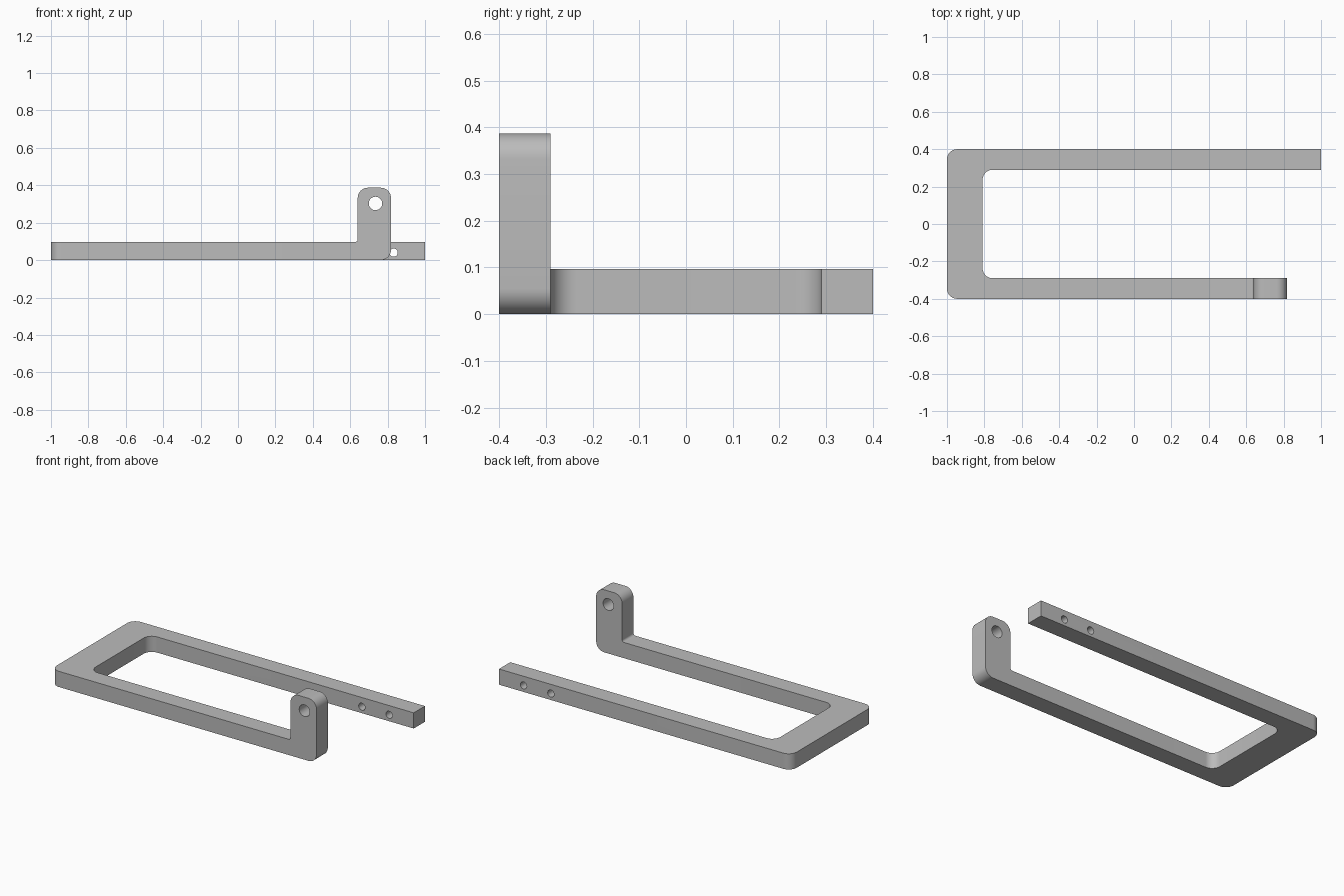
import bpy, bmesh, math
from mathutils import Vector, Matrix

if "Cube" in bpy.data.objects:
    bpy.data.objects.remove(bpy.data.objects["Cube"])

HEIGHT, ARM, ROUND = 0.097, 0.11, 0.055
OUT = 0.4          # half depth
TAB_END, TAB_START, TAB_TOP = 0.818, 0.64, 0.387

grey = bpy.data.materials.new("plain grey")
grey.use_nodes = True
colour = (0.5, 0.5, 0.5, 1)
grey.diffuse_color = colour
grey.node_tree.nodes["Principled BSDF"].inputs["Base Color"].default_value = colour


def rounded(corners, steps=10):
    """Replace each (u, v, radius) corner with an arc."""
    points = []
    for i, (u, v, r) in enumerate(corners):
        p = Vector((u, v))
        if r == 0:
            points.append(p)
            continue
        a = (Vector(corners[i - 1][:2]) - p).normalized()
        b = (Vector(corners[(i + 1) % len(corners)][:2]) - p).normalized()
        for k in range(steps + 1):
            t = k / steps * math.pi / 2
            points.append(p + r * (a * (1 - math.sin(t)) + b * (1 - math.cos(t))))
    return points


def prism(name, points, depth, upright=False, offset=0):
    """Extrude an outline along z, or along y from offset when upright."""
    bm = bmesh.new()
    if upright:
        ring = [bm.verts.new((p.x, offset, p.y)) for p in points]
        push = Vector((0, depth, 0))
    else:
        ring = [bm.verts.new((p.x, p.y, 0)) for p in points]
        push = Vector((0, 0, depth))
    face = bm.faces.new(ring)
    out = bmesh.ops.extrude_face_region(bm, geom=[face], use_keep_orig=True)
    moved = [g for g in out["geom"] if isinstance(g, bmesh.types.BMVert)]
    bmesh.ops.translate(bm, verts=moved, vec=push)
    bmesh.ops.recalc_face_normals(bm, faces=bm.faces)
    return finish(name, bm)


def finish(name, bm):
    mesh = bpy.data.meshes.new(name)
    bm.to_mesh(mesh)
    bm.free()
    mesh.materials.append(grey)
    obj = bpy.data.objects.new(name, mesh)
    bpy.context.collection.objects.link(obj)
    return obj


def combine(target, other, operation):
    """Apply an exact boolean and discard the helper."""
    mod = target.modifiers.new(operation, 'BOOLEAN')
    mod.object, mod.operation, mod.solver = other, operation, 'EXACT'
    bpy.context.view_layer.objects.active = target
    bpy.ops.object.modifier_apply(modifier=mod.name)
    bpy.data.objects.remove(other)


# U-shaped flat frame with one long and one short arm
inner, inside = OUT - ARM, -0.81
frame = prism("frame", rounded([
    (-1, -OUT, ROUND), (0.4, -OUT, 0), (0.4, -inner, 0),
    (inside, -inner, ROUND), (inside, inner, ROUND),
    (1, inner, 0), (1, OUT, 0), (-1, OUT, ROUND)]), HEIGHT)

# End of the short arm, turning up into a rounded tab
tab = prism("upright_tab", rounded([
    (0.3, 0, 0), (TAB_END, 0, ROUND), (TAB_END, TAB_TOP, ROUND),
    (TAB_START, TAB_TOP, ROUND), (TAB_START, HEIGHT, 0.014), (0.3, HEIGHT, 0)]),
    ARM, upright=True, offset=-OUT)
combine(frame, tab, 'UNION')

# Tab pivot hole and the two screw holes in the long arm
for x, y, z, r in [(0.735, -0.345, 0.303, 0.036),
                   (0.832, 0.345, 0.04, 0.022), (0.645, 0.345, 0.04, 0.022)]:
    bm = bmesh.new()
    bmesh.ops.create_cone(bm, cap_ends=True, segments=32, radius1=r, radius2=r, depth=0.2,
                          matrix=Matrix.Translation((x, y, z)) @ Matrix.Rotation(math.pi / 2, 4, 'X'))
    combine(frame, finish("hole_cutter", bm), 'DIFFERENCE')

# Smooth shading on the rounded corners only
bpy.ops.object.select_all(action='DESELECT')
frame.select_set(True)
bpy.context.view_layer.objects.active = frame
bpy.ops.object.shade_smooth_by_angle(angle=math.radians(30))
